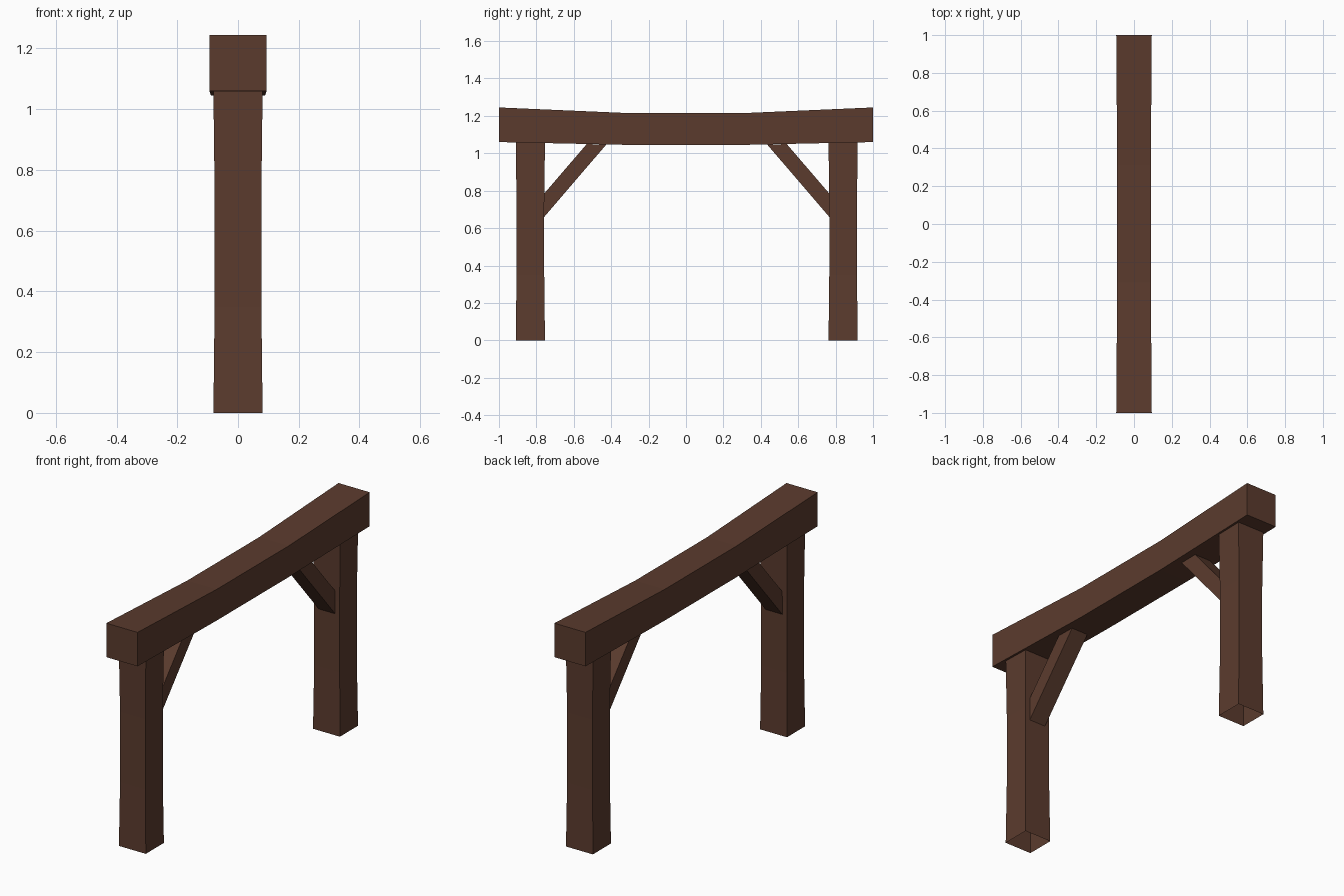
import bpy, bmesh

if "Cube" in bpy.data.objects:
    bpy.data.objects.remove(bpy.data.objects["Cube"])

wood = bpy.data.materials.new("dark brown wood")
wood.diffuse_color = (0.105, 0.044, 0.027, 1)
wood.use_nodes = True
wood.node_tree.nodes["Principled BSDF"].inputs["Base Color"].default_value = wood.diffuse_color


def loft(name, rings, caps=True):
    """Skin a list of four-cornered rings into a flat-faced object."""
    bm = bmesh.new()
    loops = [[bm.verts.new(p) for p in ring] for ring in rings]
    for a, b in zip(loops, loops[1:]):
        for i in range(4):
            j = (i + 1) % 4
            bm.faces.new((a[i], a[j], b[j], b[i]))
    if caps:
        bm.faces.new(loops[0][::-1])
        bm.faces.new(loops[-1])
    bmesh.ops.recalc_face_normals(bm, faces=bm.faces)
    mesh = bpy.data.meshes.new(name)
    bm.to_mesh(mesh)
    bm.free()
    mesh.materials.append(wood)
    obj = bpy.data.objects.new(name, mesh)
    bpy.context.collection.objects.link(obj)
    return obj


# Sagging top beam: y, half width, bottom, top
sections = [(-1, 0.094, 1.06, 1.245), (-0.31, 0.089, 1.045, 1.215),
            (0.31, 0.089, 1.045, 1.215), (1, 0.094, 1.06, 1.245)]
loft("top_beam", [[(-w, y, lo), (w, y, lo), (w, y, hi), (-w, y, hi)]
                  for y, w, lo, hi in sections])

for side, label, cy in ((-1, "left", -0.832), (1, "right", 0.84)):
    # Post with a slight waist, open at both ends
    rings = []
    for z, hx, hy in ((0, 0.081, 0.078), (0.35, 0.077, 0.074),
                      (0.73, 0.077, 0.074), (1.06, 0.081, 0.078)):
        rings.append([(-hx, cy - hy, z), (hx, cy - hy, z),
                      (hx, cy + hy, z), (-hx, cy + hy, z)])
    loft(label + "_post", rings, caps=False)

    # Diagonal brace, cut flush to the post and the beam
    inner = abs(cy) - 0.074
    profile = [(inner, 0.66), (inner - 0.332, 1.047),
               (inner - 0.227, 1.049), (inner, 0.785)]
    loft(label + "_brace", [[(x, side * y, z) for y, z in profile]
                            for x in (-0.05, 0.05)])
